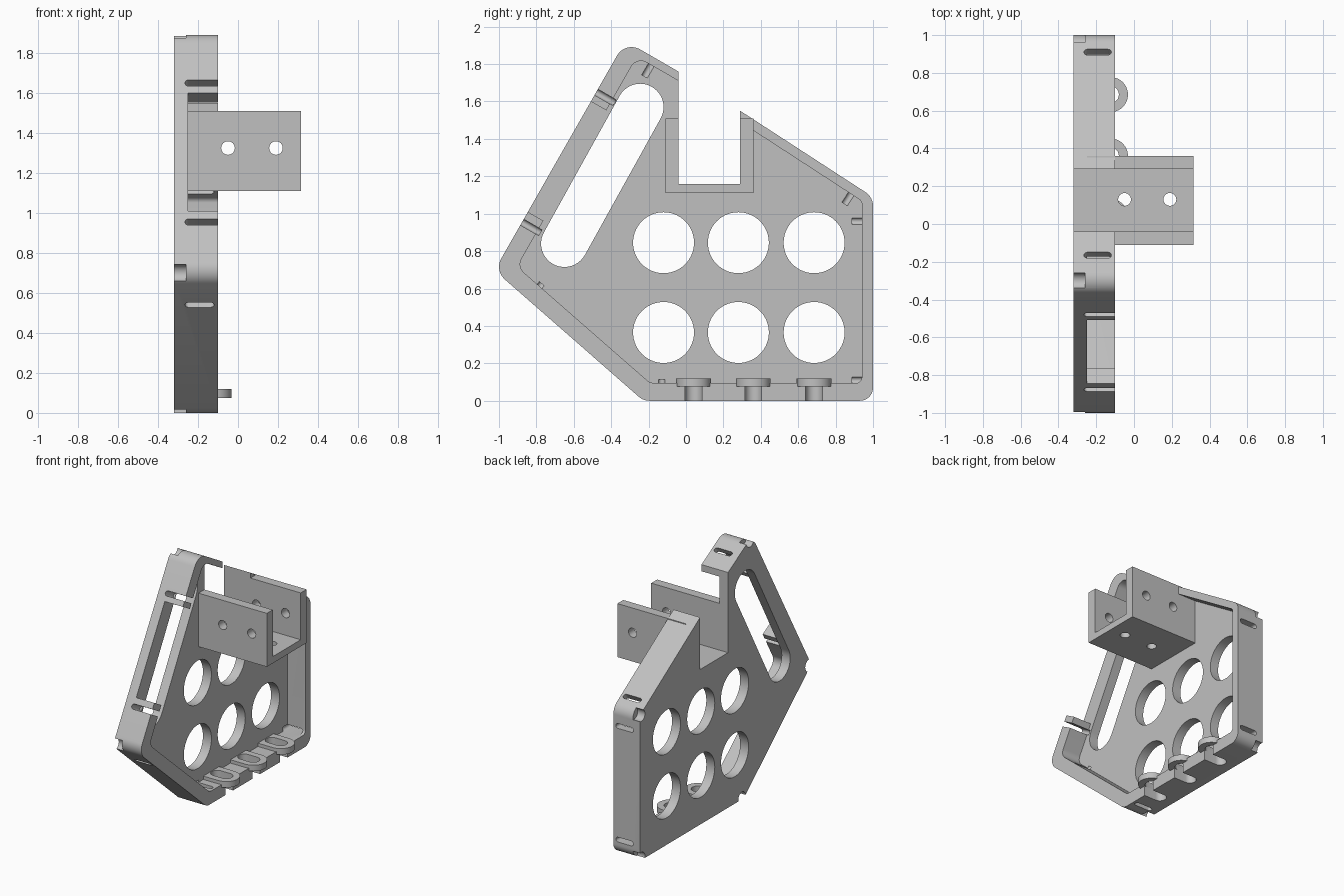
import bpy, bmesh, math
from mathutils import Vector, Matrix

if "Cube" in bpy.data.objects:
    bpy.data.objects.remove(bpy.data.objects["Cube"], do_unlink=True)

grey = bpy.data.materials.new("plain grey")
grey.use_nodes = True
GREY = (0.53, 0.53, 0.53, 1)
grey.diffuse_color = GREY
grey.node_tree.nodes["Principled BSDF"].inputs["Base Color"].default_value = GREY

X, Y, Z = Vector((1, 0, 0)), Vector((0, 1, 0)), Vector((0, 0, 1))


def prism(name, pts, lo, hi, axes=(Y, Z, X), origin=(0, 0, 0)):
    """Extrude a 2D outline along the third axis."""
    m = Matrix(axes).transposed()
    o = Vector(origin)
    bm = bmesh.new()
    low = [bm.verts.new(o + m @ Vector((a, b, lo))) for a, b in pts]
    high = [bm.verts.new(o + m @ Vector((a, b, hi))) for a, b in pts]
    bm.faces.new(low)
    bm.faces.new(high)
    n = len(pts)
    for i in range(n):
        j = (i + 1) % n
        bm.faces.new((low[i], low[j], high[j], high[i]))
    bmesh.ops.recalc_face_normals(bm, faces=bm.faces)
    me = bpy.data.meshes.new(name)
    bm.to_mesh(me)
    bm.free()
    me.materials.append(grey)
    ob = bpy.data.objects.new(name, me)
    bpy.context.collection.objects.link(ob)
    return ob


def cut(ob, cutter):
    cutter.hide_render = True
    bpy.context.view_layer.objects.active = ob
    mod = ob.modifiers.new("cut", 'BOOLEAN')
    mod.operation, mod.solver, mod.object = 'DIFFERENCE', 'EXACT', cutter
    bpy.ops.object.modifier_apply(modifier=mod.name)
    bpy.data.objects.remove(cutter, do_unlink=True)


def rounded(corners, steps=10):
    """Outline from (a, b, radius) corners."""
    out = []
    n = len(corners)
    for i, (a, b, r) in enumerate(corners):
        p = Vector((a, b))
        if r == 0:
            out.append((a, b))
            continue
        d0 = (Vector(corners[i - 1][:2]) - p).normalized()
        d1 = (Vector(corners[(i + 1) % n][:2]) - p).normalized()
        half = d0.angle(d1) / 2
        c = p + (d0 + d1).normalized() * (r / math.sin(half))
        t = r / math.tan(half)
        s, e = p + d0 * t - c, p + d1 * t - c
        a0 = math.atan2(s.y, s.x)
        da = (math.atan2(e.y, e.x) - a0 + math.pi) % math.tau - math.pi
        for k in range(steps + 1):
            g = a0 + da * k / steps
            out.append((c.x + r * math.cos(g), c.y + r * math.sin(g)))
    return out


def circle(a, b, r, n=40):
    return [(a + r * math.cos(math.tau * k / n), b + r * math.sin(math.tau * k / n)) for k in range(n)]


def stadium(a, b, r, n=12):
    """Round-ended slot outline between two centres."""
    a, b = Vector(a), Vector(b)
    g = math.atan2(b.y - a.y, b.x - a.x)
    out = []
    for c, start in ((b, g - math.pi / 2), (a, g + math.pi / 2)):
        for k in range(n + 1):
            h = start + math.pi * k / n
            out.append((c.x + r * math.cos(h), c.y + r * math.sin(h)))
    return out


# Side plate with a raised rim, open towards +x
OUT, FLOOR, RIM = -0.32, -0.25, -0.10
R = 0.09
outer = [(-0.324, 1.924, R), (-1.024, 0.697, R), (-0.228, 0, R), (1, 0, 0.07), (1, 1.089, R),
         (0.29, 1.55, 0), (0.29, 1.16, 0), (-0.04, 1.16, 0), (-0.04, 1.76, 0)]
r = 0.06
inner = [(-0.263, 1.839, r), (-0.903, 0.717, r), (-0.192, 0.095, r), (0.94, 0.095, 0.03),
         (0.94, 1.068, 0.03), (0.2, 1.549, 0), (0.2, 1.3, 0), (0, 1.3, 0), (0, 1.687, 0)]
plate = prism("side_plate", rounded(outer), OUT, RIM)
cut(plate, prism("cavity", rounded(inner), FLOOR, 0.2))

# Lightening holes and long opening
for y in (-0.12, 0.28, 0.685):
    for z in (0.365, 0.845):
        cut(plate, prism("hole", circle(y, z, 0.163, 56), -0.5, 0.2))
cut(plate, prism("opening", stadium((-0.65, 0.84), (-0.245, 1.57), 0.125, 20), -0.5, FLOOR + 0.05))

# Gap in the sloping front rim
a, b = Vector((0, -0.846, 1.01)), Vector((0, -0.509, 1.60))
t = (b - a).normalized()
nrm = t.cross(X)
length = (b - a).length
cut(plate, prism("gap", [(0, -0.113), (length, -0.113), (length, 0.113), (0, 0.113)],
                 FLOOR, 0.2, (t, nrm, X), a))

# Strap slots through the rim: y, z, wall angle, open at the rim edge
slots = [(-0.48, 1.65, 60, True), (-0.877, 0.955, 60, True), (-0.845, 0.54, -41, False),
         (-0.165, 1.832, -30, False), (0.91, 1.147, -33, False), (1, 0.96, 90, False),
         (1, 0.11, 90, False), (-0.13, 0, 0, False)]
for y, z, ang, is_open in slots:
    g = math.radians(ang)
    t = Vector((0, math.cos(g), math.sin(g)))
    end = 0.1 if is_open else -0.138
    cut(plate, prism("slot", stadium((-0.247, 0), (end, 0), 0.018), -0.113, 0.113,
                     (X, t, X.cross(t)), (0, y, z)))

# Small round notches at the outer corners
for y, z in ((-0.3, 1.893), (-0.995, 0.70), (-0.205, 0.012), (0.985, 0.015), (0.985, 1.08)):
    cut(plate, prism("notch", circle(y, z, 0.043, 24), -0.5, -0.26))

# Bolt slots in the bottom rim, each under a rounded lug
for i, y in enumerate((0.04, 0.36, 0.685)):
    cut(plate, prism("bolt_slot", stadium((-0.2, y), (0.2, y), 0.045), -0.1, 0.2, (X, Y, Z)))
    arc = [p for p in stadium((-0.4, y), (-0.125, y), 0.093, 20) if p[0] > -0.2]
    lug = prism(f"bolt_lug_{i + 1}", [(FLOOR, y + 0.093), (FLOOR, y - 0.093)] + arc, 0.075, 0.12, (X, Y, Z))
    cut(lug, prism("lug_slot", stadium((-0.2, y), (-0.125, y), 0.045), -0.1, 0.3, (X, Y, Z)))

# U-shaped bracket
u = [(-0.11, 1.11), (0.36, 1.11), (0.36, 1.51), (0.29, 1.51),
     (0.29, 1.16), (-0.04, 1.16), (-0.04, 1.51), (-0.11, 1.51)]
bracket = prism("u_bracket", u, FLOOR, 0.316)
for x in (-0.05, 0.19):
    cut(bracket, prism("wall_hole", circle(x, 1.325, 0.034, 24), -0.5, 0.6, (X, Z, Y)))
    cut(bracket, prism("floor_hole", circle(x, 0.13, 0.034, 24), 1.0, 1.3, (X, Y, Z)))

# Smooth the curved walls, keep the edges sharp
bpy.ops.object.select_all(action='DESELECT')
for ob in bpy.context.collection.objects:
    if ob.type == 'MESH' and ob.data.materials and ob.data.materials[0] == grey:
        ob.select_set(True)
        bpy.context.view_layer.objects.active = ob
bpy.ops.object.shade_smooth_by_angle(angle=math.radians(30))
